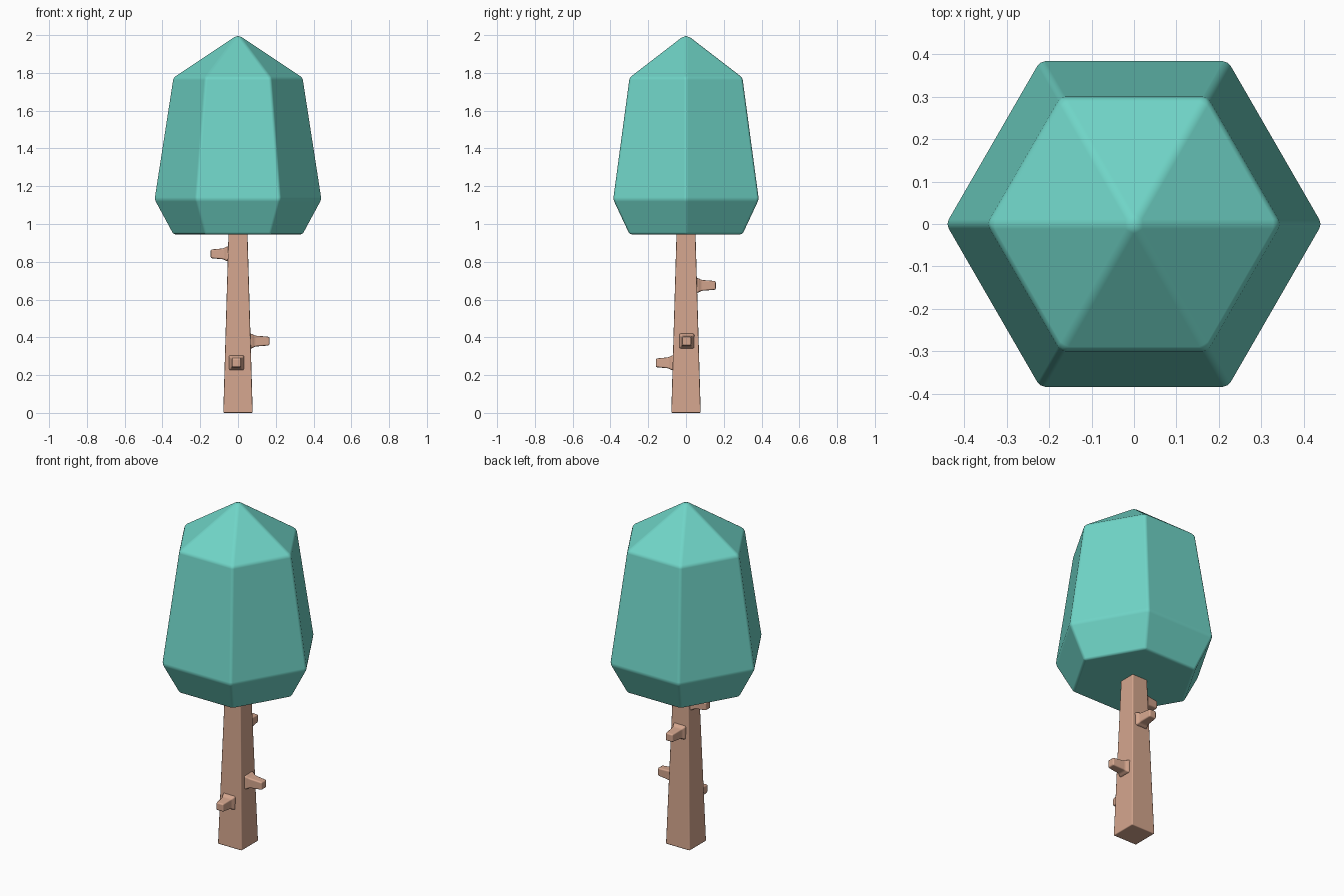
import bpy, bmesh, math
from mathutils import Matrix

if "Cube" in bpy.data.objects:
    bpy.data.objects.remove(bpy.data.objects["Cube"])


def material(name, color):
    m = bpy.data.materials.new(name)
    m.diffuse_color = color
    m.use_nodes = True
    m.node_tree.nodes["Principled BSDF"].inputs["Base Color"].default_value = m.diffuse_color
    return m


LEAF = material("leaf_teal", (0.16, 0.66, 0.57, 1))
BARK = material("bark_brown", (0.66, 0.38, 0.27, 1))


def loft(name, sides, rings, mat, bevel, turn=0.0, apex=None):
    """Stack of regular polygons (z, corner radius), optionally ending in a point."""
    bm = bmesh.new()
    loops = []
    for z, r in rings:
        loops.append([bm.verts.new((r * math.cos(turn + math.tau * i / sides),
                                    r * math.sin(turn + math.tau * i / sides), z))
                      for i in range(sides)])
    for a, b in zip(loops, loops[1:]):
        for i in range(sides):
            j = (i + 1) % sides
            bm.faces.new((a[i], a[j], b[j], b[i]))
    bm.faces.new(loops[0][::-1])
    if apex is None:
        bm.faces.new(loops[-1])
    else:
        tip = bm.verts.new((0, 0, apex))
        for i in range(sides):
            bm.faces.new((loops[-1][i], loops[-1][(i + 1) % sides], tip))
    for f in bm.faces:
        f.smooth = True
    mesh = bpy.data.meshes.new(name)
    bm.to_mesh(mesh)
    bm.free()
    mesh.materials.append(mat)
    ob = bpy.data.objects.new(name, mesh)
    bpy.context.collection.objects.link(ob)
    mod = ob.modifiers.new("soft_edges", "BEVEL")
    mod.width = bevel
    mod.segments = 2
    mod.limit_method = 'ANGLE'
    mod.angle_limit = math.radians(15)
    mod.harden_normals = True
    return ob


# Hexagonal crown with a pointed top
loft("crown", 6, [(0.945, 0.345), (1.13, 0.445), (1.775, 0.345)], LEAF, 0.012, apex=2.005)

# Square tapering trunk
S = math.sqrt(2)
loft("trunk", 4, [(0.0, 0.078 * S), (0.96, 0.05 * S)], BARK, 0.006, turn=math.pi / 4)

# Cut-off branch stubs, one per trunk side: direction, height, reach, sideways shift
stubs = [("front", -90, 0.265, 0.16, -0.008), ("right", 0, 0.38, 0.167, 0.004),
         ("back", 90, 0.675, 0.158, 0.0), ("left", 180, 0.842, 0.145, 0.0)]
for side, angle, height, reach, shift in stubs:
    root = 0.078 - 0.028 * height / 0.96
    rings = [(root - 0.01, 0.041 * S), (root + 0.006, 0.039 * S),
             (root + 0.022, 0.029 * S), (reach, 0.023 * S)]
    ob = loft("branch_stub_" + side, 4, rings, BARK, 0.008, turn=math.pi / 4)
    ob.matrix_world = (Matrix.Rotation(math.radians(angle), 4, 'Z')
                       @ Matrix.Translation((0, shift, height))
                       @ Matrix.Rotation(math.pi / 2, 4, 'Y'))
